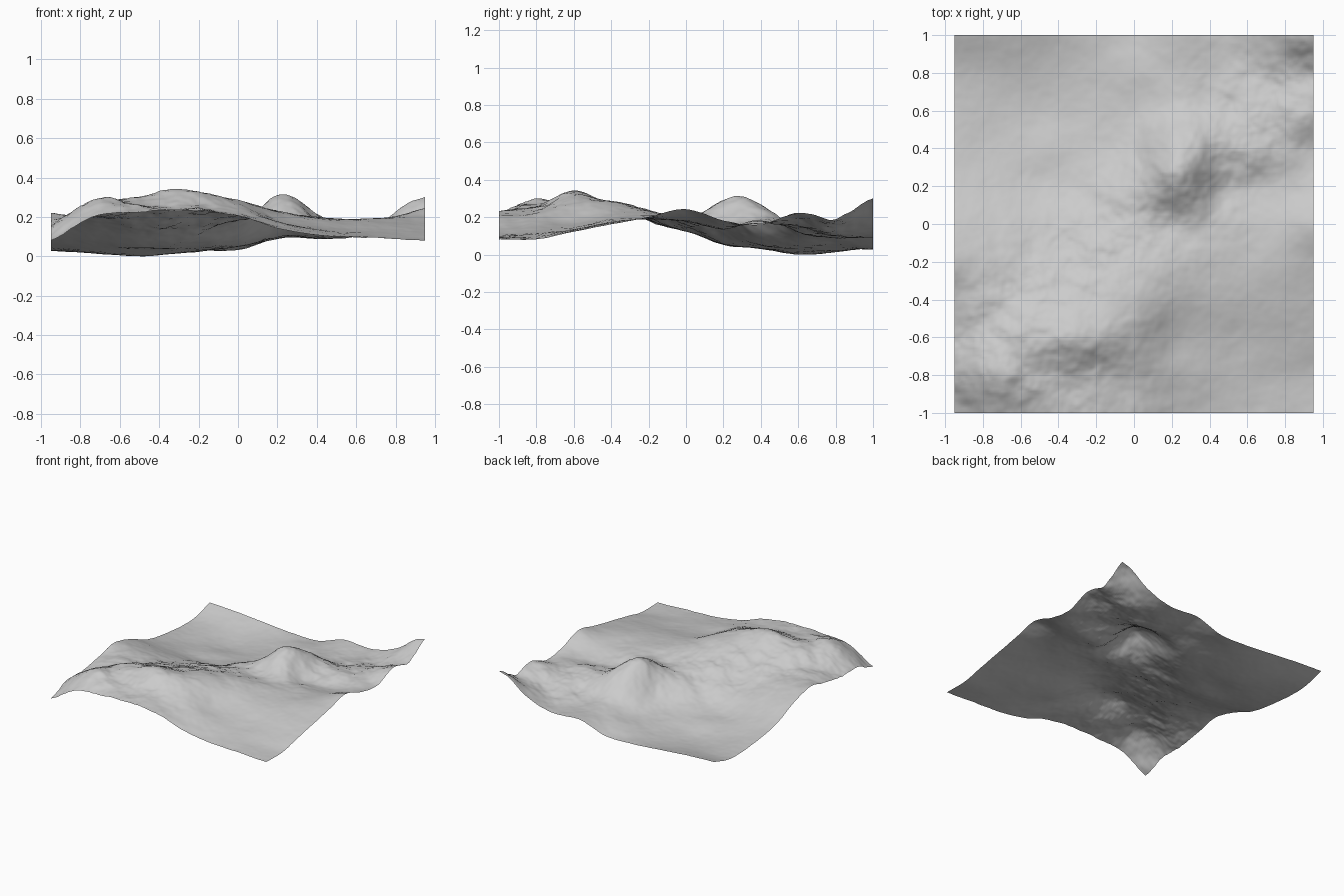
import bpy
import bmesh
import math
from mathutils import Vector, noise

cube = bpy.data.objects.get("Cube")
if cube:
    bpy.data.objects.remove(cube, do_unlink=True)

WIDTH, DEPTH = 1.9, 2.0
COLUMNS, ROWS = 150, 158

# Elevation profiles in hundredths, from the front edge to the back edge,
# each running from the right side (-x) to the left side (+x)
PROFILES = [
    [8, 20, 22, 23, 20, 13, 10, 9, 8],
    [15, 29, 26, 25, 22, 16, 12, 10, 8],
    [15, 24, 31, 33, 27, 17, 14, 13, 12],
    [18, 21, 24, 27, 28, 21, 18, 17, 16],
    [22, 19, 18, 21, 24, 22, 19, 19, 20],
    [17, 14, 12, 15, 19, 19, 18, 18, 24],
    [9, 7, 5, 8, 17, 27, 15, 14, 18],
    [5, 3, 3, 4, 9, 26, 19, 17, 16],
    [3, 1, 0, 2, 5, 12, 12, 16, 22],
    [3, 2, 1, 2, 5, 9, 9, 12, 20],
    [8, 7, 5, 3, 3, 10, 9, 16, 28],
]

# Summits sharper than the profiles: centre x, centre y, radius, height
SUMMITS = [(0.2, 0.29, 0.1, 0.035), (0.85, 0.97, 0.1, 0.04)]


def smooth_sample(values, t):
    """Catmull-Rom sample of evenly spaced values, with t from 0 to 1."""
    last = len(values) - 1
    position = t * last
    i = min(int(position), last - 1)
    f = position - i
    b, c = values[i], values[i + 1]
    a = values[i - 1] if i > 0 else 2 * b - c
    d = values[i + 2] if i + 2 <= last else 2 * c - b
    return b + 0.5 * f * (c - a + f * (2 * a - 5 * b + 4 * c - d
                                       + f * (3 * (b - c) + d - a)))


def bump(x, y, centre_x, centre_y, radius):
    """Round hill of height one."""
    distance = math.hypot(x - centre_x, y - centre_y)
    return math.exp(-(distance / radius) ** 2)


def roughness(x, y):
    """Broken rock along the ridge line, calm ground elsewhere."""
    along_ridge = abs(y - 0.85 * x - 0.02) / 0.4
    front_crest = bump(x, y, -0.5, -0.75, 0.5)
    return 0.2 + 0.8 * max(math.exp(-along_ridge ** 2), front_crest)


def elevation(x, y):
    u, v = x / WIDTH + 0.5, y / DEPTH + 0.5
    height = smooth_sample([smooth_sample(p, u) for p in PROFILES], v) / 100
    for centre_x, centre_y, radius, rise in SUMMITS:
        height += rise * bump(x, y, centre_x, centre_y, radius)
    point = Vector((x * 6, y * 6, 0.7))
    detail = noise.fractal(point, 0.8, 2.1, 4)
    return height + 0.016 * roughness(x, y) * detail


# Terrain sheet
bm = bmesh.new()
bmesh.ops.create_grid(bm, x_segments=COLUMNS, y_segments=ROWS, size=1.0)
for vert in bm.verts:
    vert.co.x *= WIDTH / 2
    vert.co.y *= DEPTH / 2
    vert.co.z = elevation(vert.co.x, vert.co.y)
lowest = min(vert.co.z for vert in bm.verts)
for vert in bm.verts:
    vert.co.z -= lowest
for face in bm.faces:
    face.smooth = True
mesh = bpy.data.meshes.new("terrain")
bm.to_mesh(mesh)
bm.free()
terrain = bpy.data.objects.new("terrain", mesh)
bpy.context.collection.objects.link(terrain)

# Plain grey ground
grey = bpy.data.materials.new("ground grey")
grey.use_nodes = True
colour = (0.6, 0.6, 0.6, 1.0)
grey.diffuse_color = colour
grey.node_tree.nodes["Principled BSDF"].inputs["Base Color"].default_value = colour
mesh.materials.append(grey)
